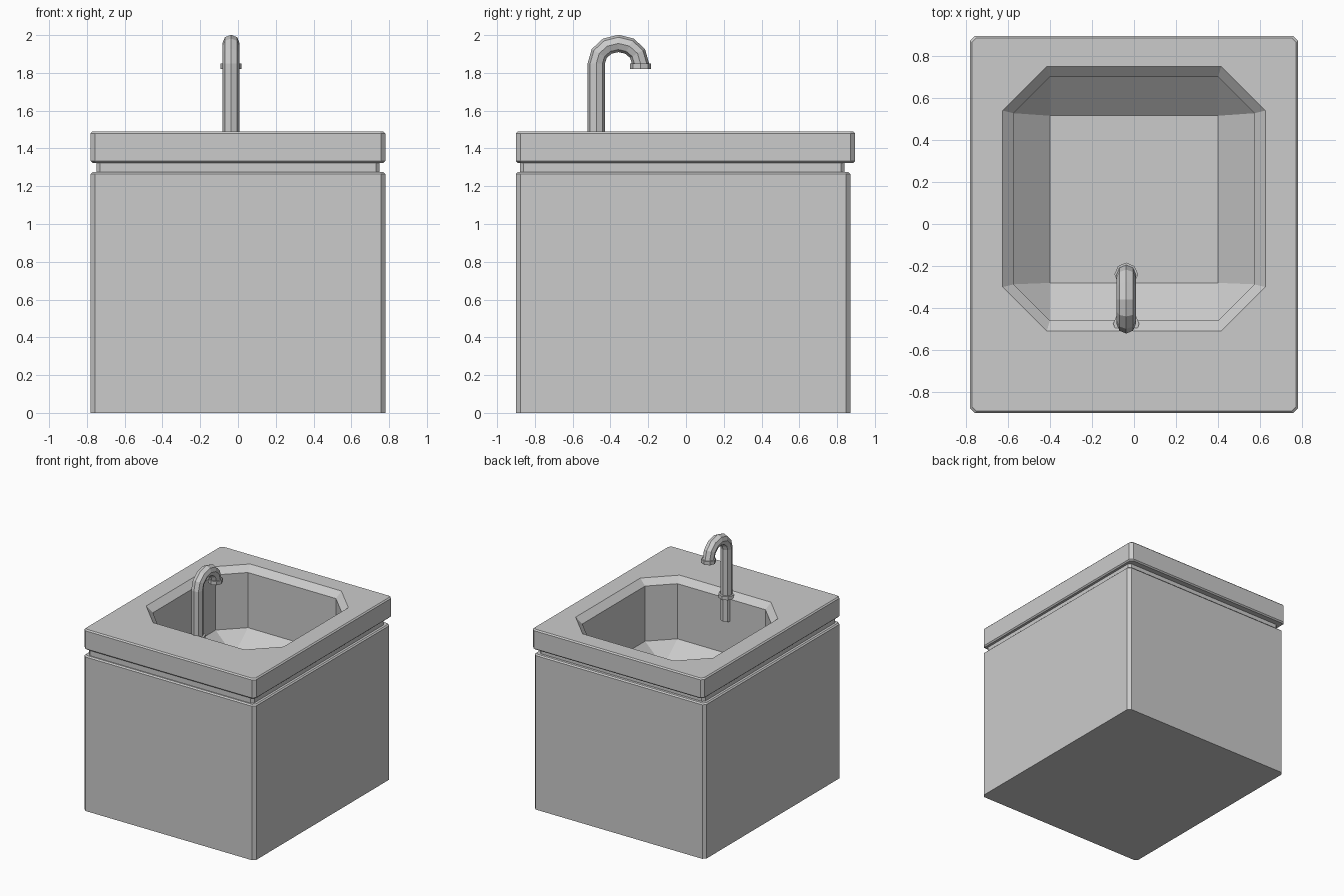
import bpy, bmesh, math
from mathutils import Vector

if "Cube" in bpy.data.objects:
    bpy.data.objects.remove(bpy.data.objects["Cube"])


def rect_ring(hx, y0, y1, z, c):
    """Rectangle with cut corners: 8 points, counter-clockwise."""
    return [Vector(p) for p in (
        (-hx + c, y0, z), (hx - c, y0, z), (hx, y0 + c, z), (hx, y1 - c, z),
        (hx - c, y1, z), (-hx + c, y1, z), (-hx, y1 - c, z), (-hx, y0 + c, z))]


def tube_ring(y, z, tangent, r, sides=8):
    """Circle of points around the faucet path, square to the tangent."""
    n = tangent.cross(Vector((1, 0, 0)))
    ring = []
    for i in range(sides):
        a = 2 * math.pi * i / sides
        ring.append(Vector((FAUCET_X, y, z)) + Vector((r * math.cos(a), 0, 0)) + n * r * math.sin(a))
    return ring


def loft(name, rings, cap_start=True, cap_end=True):
    bm = bmesh.new()
    vs = [[bm.verts.new(p) for p in ring] for ring in rings]
    n = len(vs[0])
    for a, b in zip(vs, vs[1:]):
        for i in range(n):
            j = (i + 1) % n
            bm.faces.new((a[i], a[j], b[j], b[i]))
    if cap_start:
        bm.faces.new(vs[0][::-1])
    if cap_end:
        bm.faces.new(vs[-1])
    bmesh.ops.remove_doubles(bm, verts=bm.verts, dist=0.0005)
    me = bpy.data.meshes.new(name)
    bm.to_mesh(me)
    bm.free()
    ob = bpy.data.objects.new(name, me)
    bpy.context.collection.objects.link(ob)
    return ob


FAUCET_X = -0.037
UP = Vector((0, 0, 1))

# Cabinet box with chamfered corners, stepping in to the groove
loft("cabinet", [
    rect_ring(0.78, -0.90, 0.87, 0.0, 0.023),
    rect_ring(0.78, -0.90, 0.87, 1.265, 0.023),
    rect_ring(0.77, -0.89, 0.86, 1.275, 0.02),
    rect_ring(0.75, -0.88, 0.84, 1.275, 0.02),
], cap_end=False)

# Recessed neck, countertop slab and sunken basin in one skin
loft("countertop_and_basin", [
    rect_ring(0.75, -0.88, 0.84, 1.275, 0.02),
    rect_ring(0.75, -0.88, 0.84, 1.323, 0.02),
    rect_ring(0.77, -0.89, 0.885, 1.323, 0.02),
    rect_ring(0.78, -0.90, 0.895, 1.333, 0.023),
    rect_ring(0.78, -0.90, 0.895, 1.48, 0.023),
    rect_ring(0.77, -0.89, 0.885, 1.49, 0.02),
    rect_ring(0.625, -0.51, 0.75, 1.49, 0.21),
    rect_ring(0.573, -0.46, 0.70, 1.443, 0.173),
    rect_ring(0.573, -0.46, 0.70, 0.99, 0.173),
    rect_ring(0.40, -0.28, 0.515, 0.83, 0.0),
], cap_start=False)

# Faucet pipe: straight riser, then a six-segment arch
R = 0.046
path = [tube_ring(-0.475, 1.26, UP, R)]
for k in range(7):
    a = math.pi * (1 - k / 6)
    t = Vector((0, math.sin(a), -math.cos(a)))
    path.append(tube_ring(-0.358 + 0.117 * math.cos(a), 1.85 + 0.106 * math.sin(a), t, R))
loft("faucet_pipe", path)

# Collar at the pipe base and rim of the spout
for name, y, z0, z1, r in (("faucet_collar", -0.475, 1.445, 1.475, 0.062),
                           ("spout_rim", -0.24, 1.82, 1.85, 0.056)):
    loft(name, [tube_ring(y, z0, UP, r), tube_ring(y, z1, UP, r)])
